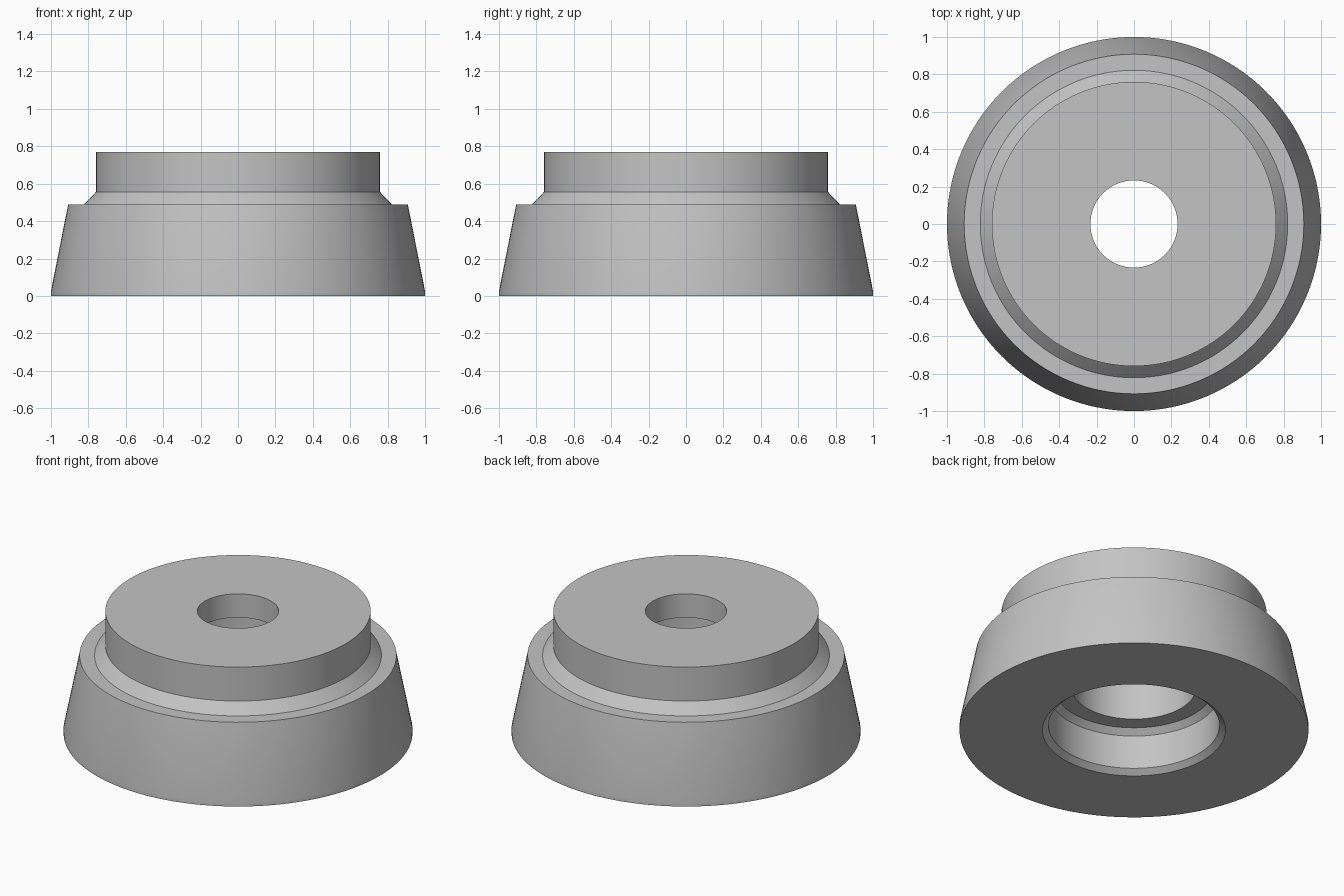
import bpy, bmesh, math

cube = bpy.data.objects.get("Cube")
if cube:
    bpy.data.objects.remove(cube, do_unlink=True)

# Single grey finish
grey = bpy.data.materials.new("plain_grey")
grey.use_nodes = True
colour = (0.55, 0.55, 0.55, 1)
grey.diffuse_color = colour
grey.node_tree.nodes["Principled BSDF"].inputs["Base Color"].default_value = colour


def lathe(name, profile, steps=128):
    """Revolve a closed (radius, height) profile around the z axis."""
    bm = bmesh.new()
    verts = [bm.verts.new((r, 0, z)) for r, z in profile]
    edges = [bm.edges.new((a, b)) for a, b in zip(verts, verts[1:] + verts[:1])]
    bmesh.ops.spin(bm, geom=verts + edges, cent=(0, 0, 0), axis=(0, 0, 1),
                   angle=math.tau, steps=steps, use_merge=True)
    bmesh.ops.remove_doubles(bm, verts=bm.verts, dist=0.0001)
    bmesh.ops.recalc_face_normals(bm, faces=bm.faces)
    mesh = bpy.data.meshes.new(name)
    bm.to_mesh(mesh)
    bm.free()
    obj = bpy.data.objects.new(name, mesh)
    bpy.context.collection.objects.link(obj)
    mesh.materials.append(grey)
    bpy.ops.object.select_all(action='DESELECT')
    obj.select_set(True)
    bpy.context.view_layer.objects.active = obj
    bpy.ops.object.shade_smooth_by_angle(angle=math.radians(30))
    return obj


# Tapered skirt, shoulder, chamfered neck and collar
outside = [(1, 0), (1, 0.025), (0.908, 0.49), (0.822, 0.49),
           (0.76, 0.555), (0.76, 0.77)]
# Top hole, inner bore and chamfered counterbore
inside = [(0.233, 0.77), (0.233, 0.62), (0.355, 0.62), (0.355, 0.278),
          (0.455, 0.278), (0.49, 0.243), (0.49, 0.03), (0.525, 0)]

lathe("stepped_bushing", outside + inside)
